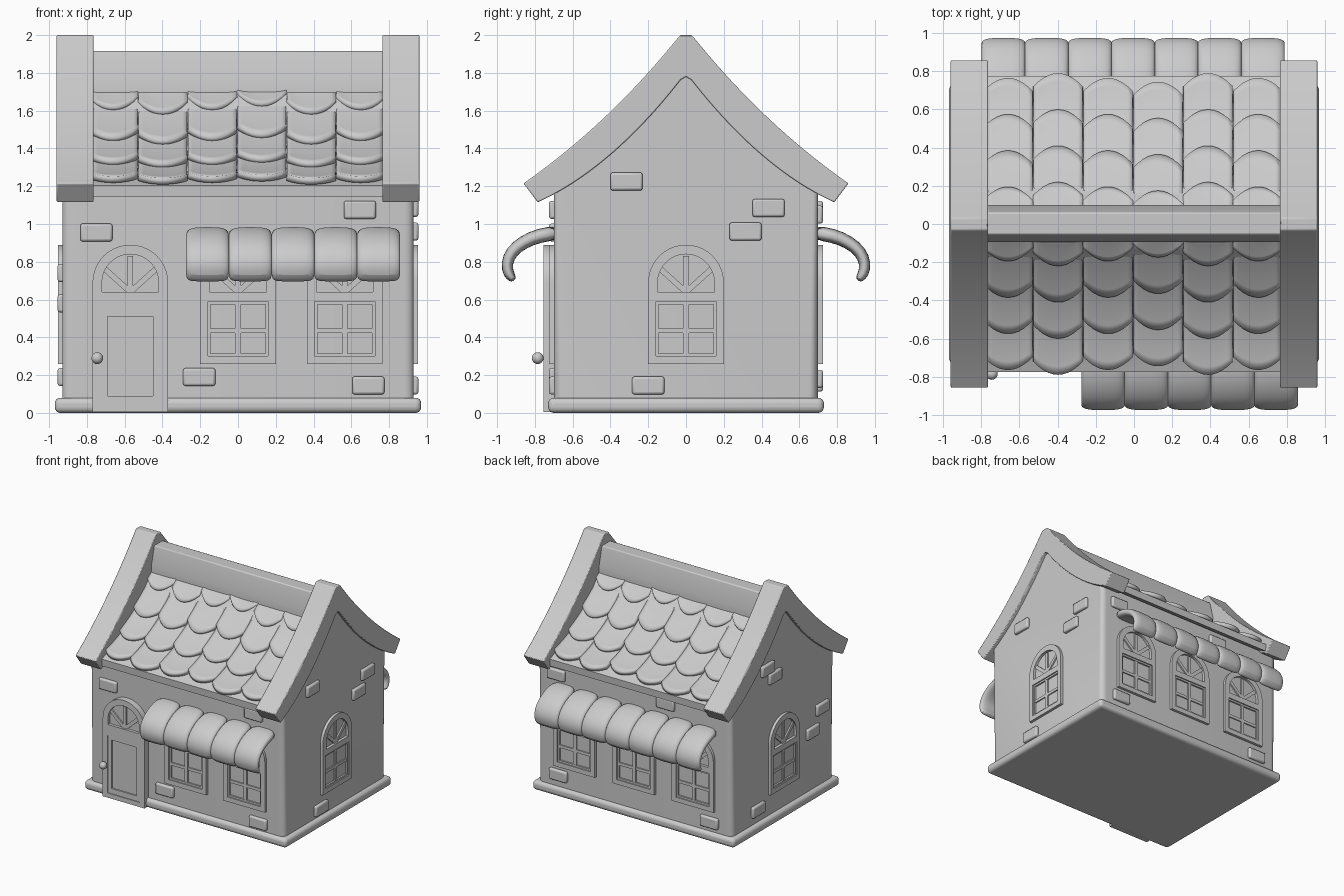
import bpy, bmesh, math
from mathutils import Matrix, Vector

if "Cube" in bpy.data.objects:
    bpy.data.objects.remove(bpy.data.objects["Cube"])

stone = bpy.data.materials.new("plain grey")
stone.use_nodes = True
GREY = (0.6, 0.6, 0.6, 1)
stone.diffuse_color = GREY
stone.node_tree.nodes["Principled BSDF"].inputs["Base Color"].default_value = GREY
parts = []


def register(name, mesh, matrix=None, bevel=0, segments=2):
    mesh.materials.clear()
    mesh.materials.append(stone)
    ob = bpy.data.objects.new(name, mesh)
    bpy.context.collection.objects.link(ob)
    if matrix:
        ob.matrix_world = matrix
    if bevel:
        mod = ob.modifiers.new("soft edges", "BEVEL")
        mod.width, mod.segments = bevel, segments
        mod.limit_method, mod.angle_limit = "ANGLE", math.radians(40)
    parts.append(ob)
    return ob


def finish(name, bm, **kw):
    bmesh.ops.recalc_face_normals(bm, faces=bm.faces)
    mesh = bpy.data.meshes.new(name)
    bm.to_mesh(mesh)
    bm.free()
    return register(name, mesh, **kw)


def box(name, centre, size, **kw):
    bm = bmesh.new()
    bmesh.ops.create_cube(bm, size=1)
    bmesh.ops.scale(bm, vec=size, verts=bm.verts)
    bmesh.ops.translate(bm, vec=centre, verts=bm.verts)
    return finish(name, bm, **kw)


def extrude_x(name, profile, x0, x1, corner=0, **kw):
    bm = bmesh.new()
    face = bm.faces.new([bm.verts.new((x0, y, z)) for y, z in profile])
    new = bmesh.ops.extrude_face_region(bm, geom=[face])["geom"]
    bmesh.ops.translate(bm, vec=(x1 - x0, 0, 0), verts=[v for v in new if isinstance(v, bmesh.types.BMVert)])
    if corner:
        upright = [e for e in bm.edges if abs((e.verts[0].co - e.verts[1].co).normalized().z) > 0.99]
        bmesh.ops.bevel(bm, geom=upright, offset=corner, segments=5, affect="EDGES", profile=0.5)
    return finish(name, bm, **kw)


# Roof curves: z as a function of distance from the ridge
def bezier(p0, p1, p2):
    def z_at(y):
        a, b = p2[0] - 2 * p1[0], 2 * p1[0]
        t = (-b + math.sqrt(b * b + 4 * a * y)) / (2 * a)
        return (1 - t) ** 2 * p0[1] + 2 * t * (1 - t) * p1[1] + t * t * p2[1]
    return z_at


outer = bezier((0, 2.04), (0.384, 1.548), (0.86, 1.215))
inner = bezier((0, 1.80), (0.38, 1.30), (0.785, 1.115))
tiled = bezier((0, 1.83), (0.38, 1.38), (0.80, 1.24))


def arch_line(curve, reach, top, offset=0, steps=28):
    ys = [reach * i / steps for i in range(-steps, steps + 1)]
    return [(y, min(curve(abs(y)) + offset, top)) for y in ys]


# Walls, plinth and roof
box("plinth", (0, 0, 0.04), (1.94, 1.46, 0.08), bevel=0.03, segments=4)
extrude_x("walls", [(0.7, 0.02), (-0.7, 0.02)] + arch_line(inner, 0.7, 1.79, 0.015), -0.93, 0.93, corner=0.05)
for side in (-1, 1):
    extrude_x("gable_band", arch_line(outer, 0.86, 2) + arch_line(inner, 0.785, 1.78)[::-1],
              side * 0.765, side * 0.96, bevel=0.006)
extrude_x("roof_slab", arch_line(tiled, 0.775, 1.75, -0.045) + arch_line(inner, 0.77, 1.7, 0.02)[::-1], -0.77, 0.77)
extrude_x("ridge_beam", [(-0.095, 1.68), (-0.095, 1.755), (-0.055, 1.915), (0.06, 1.915), (0.1, 1.755), (0.1, 1.68)],
          -0.77, 0.77, bevel=0.008)


# Scalloped roof tiles, mirrored to both slopes
def tile(x0, x1, clip0, clip1, tip, upper, side):
    bm = bmesh.new()
    nx, ny = 10, 7
    rows = []
    for j in range(ny + 1):
        row = []
        for i in range(nx + 1):
            x = clip0 + (clip1 - clip0) * i / nx
            u = 2 * (x - x0) / (x1 - x0) - 1
            low = tip - 0.07 * u * u
            t = j / ny
            y = upper + (low - upper) * t
            row.append(bm.verts.new((x, side * y, tiled(y) - 0.045 * (1 - t) - 0.006 * u * u)))
        rows.append(row)
    for a, b in zip(rows, rows[1:]):
        for i in range(nx):
            quad = (a[i], a[i + 1], b[i + 1], b[i])
            bm.faces.new(quad if side < 0 else quad[::-1])
    for f in bm.faces:
        f.normal_update()
    flip = [f for f in bm.faces if f.normal.z < 0]
    bmesh.ops.reverse_faces(bm, faces=flip)
    mesh = bpy.data.meshes.new("roof_tile")
    bm.to_mesh(mesh)
    bm.free()
    ob = register("roof_tile", mesh)
    mod = ob.modifiers.new("thickness", "SOLIDIFY")
    mod.thickness, mod.offset = 0.035, -1


WIDTH = 0.262
for col, shift in enumerate((0, 0.025, 0, -0.02, 0.025, 0)):
    x0 = (col - 3) * WIDTH - 0.005
    for row in range(4):
        tip = 0.195 + 0.19 * row + shift
        for side in (-1, 1):
            tile(x0, x0 + WIDTH, max(x0, -0.768) + 0.002, min(x0 + WIDTH, 0.768) - 0.002,
                 tip, max(0.03, tip - 0.3), side)


# Wall frames: across, outward (negative y) and up, turned to face each side
def wall(angle, distance):
    return Matrix.Rotation(math.radians(angle), 4, "Z") @ Matrix.Translation((0, -distance, 0))


FRONT, RIGHT, BACK, LEFT = wall(0, 0.7), wall(90, 0.93), wall(180, 0.7), wall(270, 0.93)


def rect(w, z0, z1):
    return [(-w, z0), (w, z0), (w, z1), (-w, z1)]


def arch(w, z0, spring):
    turn = [math.pi * i / 20 for i in range(21)]
    return [(-w, z0), (w, z0)] + [(w * math.cos(a), spring + w * math.sin(a)) for a in turn]


def plate(name, outlines, depth, matrix):
    curve = bpy.data.curves.new(name, "CURVE")
    curve.dimensions, curve.fill_mode, curve.extrude = "2D", "BOTH", depth
    for pts in outlines:
        spline = curve.splines.new("POLY")
        spline.points.add(len(pts) - 1)
        for p, (x, y) in zip(spline.points, pts):
            p.co = (x, y, 0, 1)
        spline.use_cyclic_u = True
    temp = bpy.data.objects.new(name, curve)
    bpy.context.collection.objects.link(temp)
    mesh = bpy.data.meshes.new_from_object(temp.evaluated_get(bpy.context.evaluated_depsgraph_get()))
    bpy.data.objects.remove(temp)
    register(name, mesh, matrix @ Matrix.Rotation(math.pi / 2, 4, "X"))


FAN = arch(0.15, 0.64, 0.69)


def fan_bars(at, depth):
    for angle in (-48, 0, 48):
        m = at @ Matrix.Translation((0, 0, 0.64)) @ Matrix.Rotation(math.radians(angle), 4, "Y")
        box("fan_bar", (0, 0, 0.095), (0.03, 2 * depth, 0.19), matrix=m)


def window(frame, u):
    at = frame @ Matrix.Translation((u, 0, 0))
    plate("window_frame", [arch(0.2, 0.26, 0.69), FAN, rect(0.16, 0.3, 0.59)], 0.024, at)
    plate("window_sash", [rect(0.16, 0.3, 0.59), rect(0.145, 0.315, 0.575)], 0.014, at)
    box("window_mullion", (0, 0, 0.445), (0.03, 0.024, 0.29), matrix=at)
    box("window_crossbar", (0, 0, 0.435), (0.32, 0.02, 0.025), matrix=at)
    fan_bars(at, 0.012)


for frame, spots in ((FRONT, (0, 0.565)), (RIGHT, (0,)), (BACK, (-0.57, 0, 0.57)), (LEFT, (0,))):
    for u in spots:
        window(frame, u)

# Front door
door = FRONT @ Matrix.Translation((-0.57, 0, 0))
plate("door_frame", [arch(0.2, 0.005, 0.69), FAN, rect(0.155, 0.045, 0.545)], 0.055, door)
plate("door_fan_back", [FAN], 0.03, door)
fan_bars(door, 0.042)
plate("door_leaf", [rect(0.155, 0.045, 0.545), rect(0.12, 0.09, 0.51)], 0.048, door)
plate("door_panel", [rect(0.12, 0.09, 0.51)], 0.036, door)
bm = bmesh.new()
bmesh.ops.create_uvsphere(bm, u_segments=20, v_segments=12, radius=0.031)
finish("door_knob", bm, matrix=door @ Matrix.Translation((-0.175, -0.085, 0.29)))

# Scattered bricks: across and height on each wall
for frame, spots in (
        (FRONT, ((-0.75, 0.955), (0.645, 1.075), (-0.205, 0.19), (0.69, 0.145))),
        (RIGHT, ((0.437, 1.085), (0.315, 0.96), (-0.315, 1.225), (-0.2, 0.145))),
        (BACK, ((-0.73, 0.18), (0.72, 0.16), (0.3, 1.075), (-0.75, 1.05))),
        (LEFT, ((-0.22, 1.36), (-0.12, 1.26), (0.53, 0.74), (0.4, 0.58), (-0.35, 0.19)))):
    for u, v in spots:
        box("brick", (u, 0, v), (0.17, 0.05, 0.095), matrix=frame, bevel=0.012)

# Awnings made of padded lobes
PATH = [(0.67, 0.955), (0.78, 0.94), (0.86, 0.905), (0.925, 0.855), (0.951, 0.79), (0.94, 0.735), (0.918, 0.71), (0.912, 0.7)]


def lobe(frame_sign, x):
    bm = bmesh.new()
    rings = []
    n = 24
    for k, (y, z) in enumerate(PATH):
        a, b = Vector(PATH[max(k - 1, 0)]), Vector(PATH[min(k + 1, len(PATH) - 1)])
        d = (b - a).normalized()
        thick = 0.04 - 0.002 * k
        size = (1, 0.8, 0.4)[max(0, k - len(PATH) + 3)]
        wide = 0.115 * (1, 0.96, 0.8)[max(0, k - len(PATH) + 3)]
        ring = []
        for i in range(n):
            c, s = math.cos(math.tau * i / n), math.sin(math.tau * i / n)
            u = math.copysign(abs(c) ** 0.6, c) * wide
            w = math.copysign(abs(s) ** 0.8, s) * thick * size
            ring.append(bm.verts.new((x + u, frame_sign * (y - d.y * w), z + d.x * w)))
        rings.append(ring)
    for a, b in zip(rings, rings[1:]):
        for i in range(n):
            bm.faces.new((a[i], a[(i + 1) % n], b[(i + 1) % n], b[i]))
    bm.faces.new(rings[0])
    bm.faces.new(rings[-1])
    ob = finish("awning_lobe", bm)
    ob.modifiers.new("smooth", "SUBSURF").levels = 1


for sign, start, count in ((-1, -0.275, 5), (1, -0.797, 7)):
    for i in range(count):
        lobe(sign, start + 0.2265 * (i + 0.5))

# Smooth shading with sharp creases
bpy.ops.object.select_all(action="DESELECT")
for ob in parts:
    ob.select_set(True)
bpy.context.view_layer.objects.active = parts[0]
bpy.ops.object.shade_smooth_by_angle(angle=math.radians(35))
